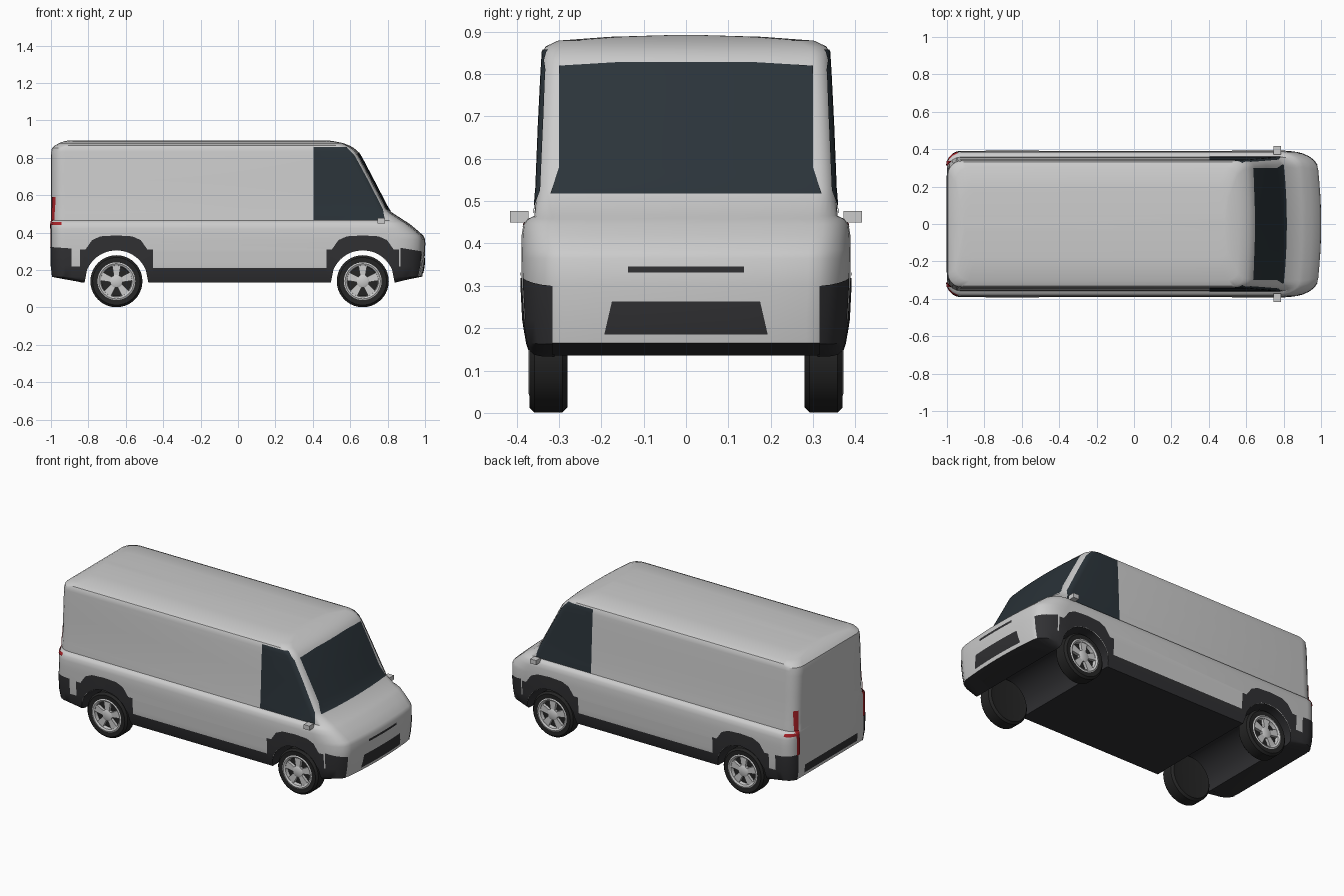
import bpy, bmesh
from math import sin, cos, pi, hypot
from mathutils import Vector

if "Cube" in bpy.data.objects:
    bpy.data.objects.remove(bpy.data.objects["Cube"])


def material(name, *rgb):
    m = bpy.data.materials.new(name)
    m.diffuse_color = (*rgb, 1)
    m.use_nodes = True
    m.node_tree.nodes["Principled BSDF"].inputs["Base Color"].default_value = m.diffuse_color
    return m


DARK = material("dark_plastic", .03, .03, .033)
TYRE = material("tyre_rubber", .018, .018, .018)
GLASS = material("tinted_glass", .024, .034, .042)
RED = material("red_lens", .4, .015, .02)


def shade(me, angle=32):
    for p in me.polygons:
        p.use_smooth = True
    me.set_sharp_from_angle(angle=angle * pi / 180)


def finish(name, bm, mat=None, mirror=False):
    me = bpy.data.meshes.new(name)
    bm.to_mesh(me)
    bm.free()
    if mat:
        me.materials.append(mat)
    shade(me)
    ob = bpy.data.objects.new(name, me)
    bpy.context.collection.objects.link(ob)
    if mirror:
        m = ob.modifiers.new("mirror", 'MIRROR')
        m.use_axis = (False, True, False)
    return ob


# Body shell: horizontal outlines stacked upwards
# z, rear x, front x, half width, front corner length, front corner width, bow
LEVELS = [
    (.135, -.83, .84, .365, .03, .05, .005),
    (.165, -.995, .985, .375, .15, .09, .015),
    (.22, -1, .995, .384, .17, .10, .015),
    (.30, -1, 1.0, .388, .17, .10, .015),
    (.365, -1, 1.0, .389, .17, .10, .015),
    (.385, -1, .99, .389, .17, .10, .015),
    (.42, -1, .95, .388, .15, .09, .015),
    (.445, -1, .92, .384, .13, .08, .015),
    (.458, -1, .90, .374, .11, .07, .015),
    (.465, -1, .888, .358, .09, .06, .015),
    (.51, -1, .82, .355, .06, .05, .015),
    (.53, -1, .803, .353, .05, .045, .015),
    (.68, -1, .725, .347, .05, .045, .015),
    (.80, -1, .662, .341, .05, .045, .015),
    (.832, -.999, .642, .339, .05, .045, .015),
    (.852, -.995, .62, .338, .06, .045, .015),
    (.865, -.98, .597, .332, .06, .045, .015),
    (.879, -.955, .562, .302, .06, .045, .01),
    (.888, -.93, .515, .18, .06, .045, .01),
    (.892, -.91, .49, .04, .02, .015, .002)]


def outline(z, xr, xf, hw, lf, wf, bow):
    rr = min(.075, hw * .5)
    half = [(xf - bow * (i / 4) ** 2, (hw - wf) * i / 4) for i in range(4)]
    half += [(xf - bow - lf * (1 - cos(a)), hw - wf + wf * sin(a))
             for a in (i * pi / 12 for i in range(7))]
    half += [(xr + rr * (1 - sin(a)), hw - rr + rr * cos(a))
             for a in (i * pi / 10 for i in range(6))]
    half.append((xr, 0))
    return [(x, y, z) for x, y in half] + [(x, -y, z) for x, y in half[-2:0:-1]]


def shell():
    bm = bmesh.new()
    rings = [[bm.verts.new(p) for p in outline(*lv)] for lv in LEVELS]
    for a, b in zip(rings, rings[1:]):
        for i in range(len(a)):
            j = (i + 1) % len(a)
            bm.faces.new((a[i], a[j], b[j], b[i]))
    bm.faces.new(rings[0][::-1])
    bm.faces.new(rings[-1])
    bmesh.ops.recalc_face_normals(bm, faces=bm.faces)
    return bm


def lathe(bm, prof, cx, cz, n=32):
    rings = [[bm.verts.new((cx + r * cos(2 * pi * i / n), y, cz + r * sin(2 * pi * i / n)))
              for i in range(n)] for r, y in prof]
    for a, b in zip(rings, rings[1:]):
        for i in range(n):
            bm.faces.new((a[i], a[(i + 1) % n], b[(i + 1) % n], b[i]))
    bm.faces.new(rings[0])
    bm.faces.new(rings[-1][::-1])
    bmesh.ops.recalc_face_normals(bm, faces=bm.faces)


WHEELS = {"rear": -.65, "front": .667}
body = finish("body", shell())
body.data.materials.append(None)
body.data.materials.append(DARK)
for p in body.data.polygons:
    p.material_index = int(p.normal.z < -.6)

# Wheel tunnels cut through the body, dark inside
cutters = []
for end, wx in WHEELS.items():
    bm = bmesh.new()
    lathe(bm, [(.17, -.6), (.17, .6)], wx, .135, 48)
    c = finish(end + "_tunnel_cutter", bm)
    c.hide_render = True
    c.data.materials.append(None)
    c.data.materials.append(DARK)
    for p in c.data.polygons:
        p.material_index = 1
    m = body.modifiers.new("tunnel", 'BOOLEAN')
    m.operation, m.solver, m.object = 'DIFFERENCE', 'EXACT', c
    cutters.append(c)
deps = bpy.context.evaluated_depsgraph_get()
cut = bpy.data.meshes.new_from_object(body.evaluated_get(deps))
body.modifiers.clear()
body.data = cut
shade(cut)
for c in cutters:
    bpy.data.objects.remove(c)


def patch(name, polys, axis, sign, lim, mat, lift=.003):
    """Skin pieces lifted off the shell, trimmed to convex outlines seen along an axis."""
    out = bmesh.new()
    for poly in polys:
        bm = shell()
        bm.normal_update()
        for v, n in [(v, v.normal.copy()) for v in bm.verts]:
            v.co += n * lift
        mid = (sum(p[0] for p in poly) / len(poly), sum(p[1] for p in poly) / len(poly))
        planes = [((0, 0), None)]
        for p, q in zip(poly, poly[1:] + poly[:1]):
            n = (q[1] - p[1], p[0] - q[0])
            if n[0] * (p[0] - mid[0]) + n[1] * (p[1] - mid[1]) < 0:
                n = (-n[0], -n[1])
            planes.append((p, n))
        for p, n in planes:
            if n is None:
                k = Vector((sign * lim, 0, 0)) if axis == 'x' else Vector((0, sign * lim, 0))
                co, no = k, -k.normalized()
            elif axis == 'x':
                co, no = Vector((0, *p)), Vector((0, *n))
            else:
                co, no = Vector((p[0], 0, p[1])), Vector((n[0], 0, n[1]))
            bmesh.ops.bisect_plane(bm, geom=bm.verts[:] + bm.edges[:] + bm.faces[:],
                                   plane_co=co, plane_no=no.normalized(), clear_outer=True)
        tmp = bpy.data.meshes.new("tmp")
        bm.to_mesh(tmp)
        bm.free()
        out.from_mesh(tmp)
        bpy.data.meshes.remove(tmp)
    bmesh.ops.remove_doubles(out, verts=out.verts, dist=.0002)
    return finish(name, out, mat, mirror=(axis == 'y'))


def rect(a, b, c, d):
    return [(a, c), (b, c), (b, d), (a, d)]


# Lower cladding: arch flares, sill and corner guards
ARCH = [(.195, -.01), (.195, .09), (.195, .175), (.165, .175), (.13, .225), (.085, .245)]
ARCH += [(0, .25)] + [(-x, z) for x, z in ARCH[::-1]]
for end, wx in WHEELS.items():
    inner = [(x * .172 / hypot(x, z), z * .172 / hypot(x, z)) for x, z in ARCH]
    polys = [[(wx + x, .135 + z) for x, z in (ARCH[i], ARCH[i + 1], inner[i + 1], inner[i])]
             for i in range(len(ARCH) - 1)]
    patch(end + "_arch_flare", polys, 'y', -1, .31, DARK)
patch("sill_trim", [rect(-.46, .48, .12, .21)], 'y', -1, .31, DARK)
patch("rear_corner_guard", [[(-1.1, .1), (-.89, .1), (-.89, .315), (-1.1, .33)],
                            rect(-.89, -.845, .1, .22)], 'y', -1, .32, DARK)
patch("front_corner_guard", [[(.87, .1), (1.1, .1), (1.1, .28), (.98, .30), (.87, .325)],
                             rect(.86, .87, .1, .22)], 'y', -1, .315, DARK)

# Windows
patch("side_window", [[(.405, .467), (.785, .467), (.775, .525), (.69, .69),
                       (.625, .81), (.58, .858), (.405, .858)]], 'y', -1, .32, GLASS)
patch("windscreen", [[(-.3, .58), (.3, .58), (.3, .82), (.15, .829), (-.15, .829), (-.3, .82)],
                     [(-.32, .518), (-.15, .526), (.15, .526), (.32, .518), (.3, .58), (-.3, .58)]
                     [0:1] + [(.32, .518), (.3, .58), (-.3, .58)]], 'x', 1, .3, GLASS)

# Front grille, slot and rear bumper insert
patch("grille", [[(-.193, .185), (.193, .185), (.175, .263), (-.175, .263)]], 'x', 1, .3, DARK)
patch("nose_slot", [rect(-.137, .137, .332, .346)], 'x', 1, .3, DARK)
patch("rear_bumper_insert", [rect(-.26, .26, .185, .235)], 'x', -1, .3, DARK)

# Tail lamps
patch("tail_lamp", [rect(s * .325 - .012, s * .325 + .012, .32, .59) for s in (-1, 1)],
      'x', -1, .8, RED, .005)
patch("side_marker", [rect(-1.1, -.945, .44, .457)], 'y', -1, .32, RED, .004)

# Door mirrors
bm = bmesh.new()
bmesh.ops.create_cube(bm, size=1)
for v in bm.verts:
    v.co = Vector((.765 + v.co.x * .04, -.394 + v.co.y * .044, .463 + v.co.z * .028))
finish("door_mirror", bm, None, True)

# Wheels: tyre, rim and five tapered spokes, mirrored to the far side
for end, wx in WHEELS.items():
    bm = bmesh.new()
    lathe(bm, [(.095, -.285), (.127, -.28), (.139, -.292), (.139, -.358), (.127, -.37),
               (.1, -.368), (.094, -.345)], wx, .14, 40)
    finish(end + "_tyre", bm, TYRE, True)
    bm = bmesh.new()
    lathe(bm, [(.032, -.34), (.034, -.364), (.024, -.369)], wx, .14, 20)
    prof = [(.101, -.369), (.094, -.372), (.084, -.366), (.08, -.344)]
    ring = bmesh.new()
    lathe(ring, prof, wx, .14, 40)
    bmesh.ops.delete(ring, geom=[f for f in ring.faces if len(f.verts) > 4], context='FACES_ONLY')
    tmp = bpy.data.meshes.new("tmp")
    ring.to_mesh(tmp)
    ring.free()
    bm.from_mesh(tmp)
    bpy.data.meshes.remove(tmp)
    for k in range(5):
        a = pi / 2 + k * 2 * pi / 5
        top, low = [], []
        for r, w in ((.022, -.013), (.088, -.024), (.088, .024), (.022, .013)):
            x, z = wx + r * cos(a) - w * sin(a), .14 + r * sin(a) + w * cos(a)
            top.append(bm.verts.new((x, -.364, z)))
            low.append(bm.verts.new((x, -.346, z)))
        bm.faces.new(top)
        for i in range(4):
            bm.faces.new((top[i], low[i], low[(i + 1) % 4], top[(i + 1) % 4]))
    bmesh.ops.recalc_face_normals(bm, faces=bm.faces)
    finish(end + "_rim", bm, None, True)
